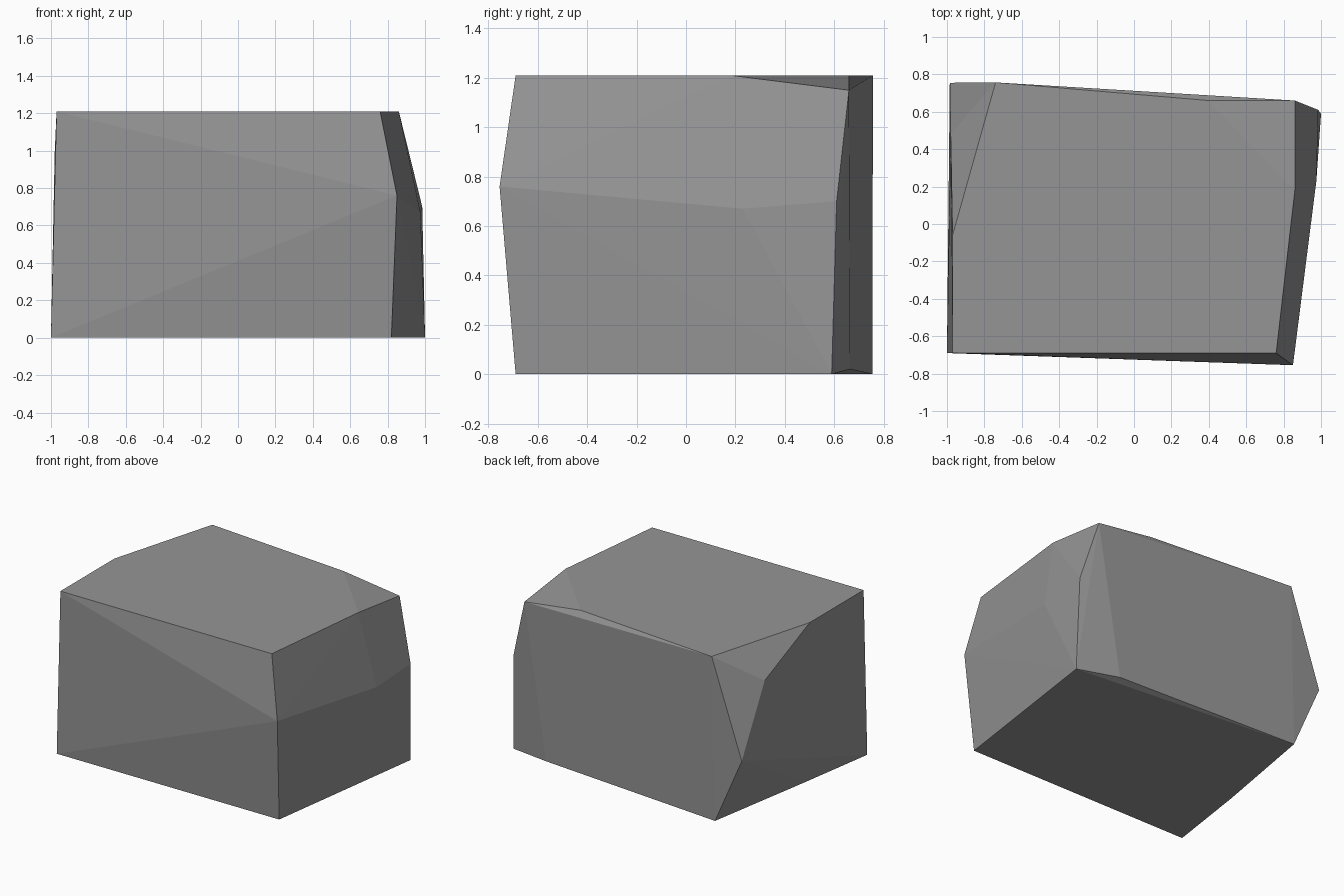
import bpy
import bmesh
from math import radians

old = bpy.data.objects.get("Cube")
if old:
    bpy.data.objects.remove(old, do_unlink=True)

# Stone colour
stone = bpy.data.materials.new("stone_grey")
stone.use_nodes = True
grey = (0.3, 0.3, 0.3, 1)
stone.diffuse_color = grey
stone.node_tree.nodes["Principled BSDF"].inputs["Base Color"].default_value = grey

# Corners of the chiselled block, grouped by level
top = 1.21
crown = [(-0.97, -0.69), (0.76, -0.69), (0.86, 0.18),
         (0.40, 0.66), (-0.74, 0.757), (-0.97, -0.06)]
foot = [(-1.0, -0.69), (0.82, -0.69), (1.0, 0.59), (-0.766, 0.755)]
bulges = [(0.85, -0.755, 0.76),    # front left ridge
          (0.975, 0.23, 0.67),     # left side ridge
          (0.985, 0.61, 0.70),     # back left ridge
          (0.86, 0.66, 1.15),      # back left shoulder
          (-0.98, 0.48, 0.99),     # back right chip
          (-0.985, 0.755, 0.50),   # back right corner
          (0.68, 0.665, 0.02),     # back lower edge
          (-0.92, -0.075, 0.01)]   # right lower edge

# Flat-faced stone wrapped around the corners
bm = bmesh.new()
for p in [(x, y, top) for x, y in crown] + [(x, y, 0) for x, y in foot] + bulges:
    bm.verts.new(p)
hull = bmesh.ops.convex_hull(bm, input=bm.verts)
spare = [v for v in bm.verts if not v.link_faces]
bmesh.ops.delete(bm, geom=spare, context='VERTS')
bmesh.ops.dissolve_limit(bm, angle_limit=radians(0.5), verts=bm.verts, edges=bm.edges)
bmesh.ops.recalc_face_normals(bm, faces=bm.faces)

mesh = bpy.data.meshes.new("stone_block")
bm.to_mesh(mesh)
bm.free()
mesh.materials.append(stone)
block = bpy.data.objects.new("stone_block", mesh)
bpy.context.scene.collection.objects.link(block)
